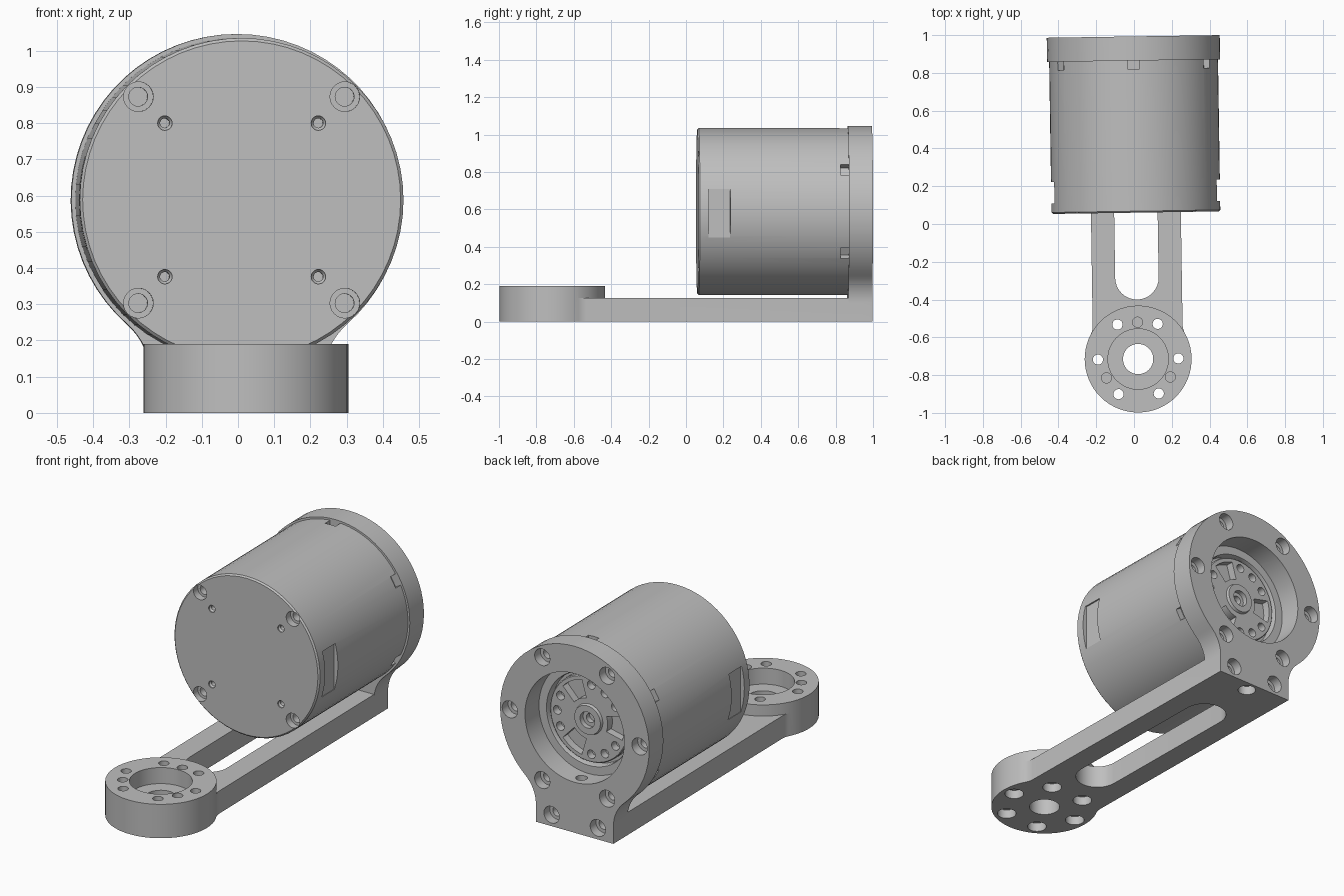
import bpy, bmesh, math
from mathutils import Matrix, Vector

if "Cube" in bpy.data.objects:
    bpy.data.objects.remove(bpy.data.objects["Cube"])

SEG = 64
AXIS_Z = 0.588                       # height of the motor axis
HUB_Y = -0.715                       # centre of the round hub
PLATE = (0.865, 0.993)               # mounting plate, front and back
YAW = Matrix.Translation((0.011, 0, 0)) @ Matrix.Rotation(0.0153, 4, 'Z')

grey = bpy.data.materials.new("light_grey")
grey.use_nodes = True
grey.diffuse_color = (0.52, 0.52, 0.52, 1)
grey.node_tree.nodes["Principled BSDF"].inputs["Base Color"].default_value = (0.52, 0.52, 0.52, 1)


def polar(r, deg, cx=0.0, cy=0.0):
    a = math.radians(deg)
    return (cx + r * math.cos(a), cy + r * math.sin(a))


def arc(cx, cy, r, a0, a1, n):
    return [polar(r, a0 + (a1 - a0) * i / n, cx, cy) for i in range(n + 1)]


def prism(bm, pts, lo, hi, axis='Z'):
    """Extrude an outline along Z, or along Y with the outline in x and z."""
    put = (lambda p, h: (p[0], p[1], h)) if axis == 'Z' else (lambda p, h: (p[0], h, p[1]))
    a = [bm.verts.new(put(p, lo)) for p in pts]
    b = [bm.verts.new(put(p, hi)) for p in pts]
    n = len(pts)
    faces = [bm.faces.new(a), bm.faces.new(b)]
    for i in range(n):
        faces.append(bm.faces.new((a[i], a[(i + 1) % n], b[(i + 1) % n], b[i])))
    bmesh.ops.recalc_face_normals(bm, faces=faces)


def turned(bm, profile, u, v, axis='Z', seg=SEG):
    """Solid of revolution about (u, v), profile = (radius, position) rows."""
    put = (lambda p, h: (p[0], p[1], h)) if axis == 'Z' else (lambda p, h: (p[0], h, p[1]))
    rings = [[bm.verts.new(put(polar(r, 360 * i / seg, u, v), h)) for i in range(seg)]
             for r, h in profile]
    faces = [bm.faces.new(rings[0]), bm.faces.new(rings[-1])]
    for a, b in zip(rings, rings[1:]):
        for i in range(seg):
            j = (i + 1) % seg
            faces.append(bm.faces.new((a[i], a[j], b[j], b[i])))
    bmesh.ops.recalc_face_normals(bm, faces=faces)


def make(name, bm):
    me = bpy.data.meshes.new(name)
    bm.to_mesh(me)
    bm.free()
    me.materials.append(grey)
    ob = bpy.data.objects.new(name, me)
    bpy.context.collection.objects.link(ob)
    return ob


def combine(ob, bm, operation='DIFFERENCE'):
    """Apply a boolean with the solids in bm, then drop the helper."""
    tool = make("cutter", bm)
    tool.hide_render = True
    mod = ob.modifiers.new("bool", 'BOOLEAN')
    mod.operation, mod.object, mod.solver = operation, tool, 'EXACT'
    bpy.context.view_layer.objects.active = ob
    bpy.ops.object.modifier_apply(modifier=mod.name)
    bpy.data.objects.remove(tool)


def finish(ob):
    ob.matrix_world = YAW
    bpy.ops.object.select_all(action='DESELECT')
    ob.select_set(True)
    bpy.context.view_layer.objects.active = ob
    bpy.ops.object.shade_smooth_by_angle(angle=math.radians(30))


# --- Bracket: arm with flared fillets into the hub -------------------------
W = 0.238
fr, hub_r = 0.10, 0.283
fy = HUB_Y + math.sqrt((hub_r + fr) ** 2 - (W + fr) ** 2)
fa = math.degrees(math.atan2(HUB_Y - fy, -(W + fr))) % 360
right = arc(W + fr, fy, fr, fa, 180, 6) + [(W, PLATE[1])]
bm = bmesh.new()
prism(bm, [(0, HUB_Y)] + right + [(-x, y) for x, y in reversed(right)], 0, 0.127)
bracket = make("bracket", bm)

# Round hub
bm = bmesh.new()
turned(bm, [(hub_r, 0), (hub_r, 0.19)], 0, HUB_Y)
combine(bracket, bm, 'UNION')

# Mounting plate: ring outline flowing into a square foot
R, cz, r = 0.458, 0.10, 0.193
ta = math.degrees(math.atan2(cz - AXIS_Z, W + r))
fillet = arc(W + r, cz, r, 180, 180 + ta, 8)
half = [(W, 0)] + fillet + arc(0, AXIS_Z, R, ta, 90, 26)[1:]
bm = bmesh.new()
prism(bm, half + [(-x, z) for x, z in reversed(half[:-1])], *PLATE, axis='Y')
combine(bracket, bm, 'UNION')

# Bore, slot, hub recess and bolt holes
bm = bmesh.new()
turned(bm, [(0.305, 0.8), (0.305, 1.1)], 0, AXIS_Z, 'Y')
prism(bm, arc(0, -0.285, 0.115, 180, 360, 16) + arc(0, 0.585, 0.115, 0, 180, 16), -0.1, 0.2)
turned(bm, [(0.08, -0.1), (0.08, 0.10), (0.16, 0.10), (0.16, 0.3)], 0, HUB_Y)
for k in range(6):
    x, y = polar(0.213, 60 * k, 0, HUB_Y)
    turned(bm, [(0.05, -0.05), (0.05, 0.05), (0.027, 0.05), (0.027, 0.3)], x, y, seg=24)
for k in range(3):
    x, y = polar(0.195, 90 + 120 * k, 0, HUB_Y)
    turned(bm, [(0.027, 0.13), (0.027, 0.3)], x, y, seg=24)
bolts = [polar(0.398, 60 * k, 0, AXIS_Z) for k in range(6)] + [(-0.142, 0.064), (0.142, 0.064)]
for x, z in bolts:
    turned(bm, [(0.028, 0.84), (0.028, 0.94), (0.047, 0.94), (0.047, 1.1)], x, z, 'Y', 24)
combine(bracket, bm)
# Upright bolt hole from the foot into the bore
bm = bmesh.new()
turned(bm, [(0.047, -0.05), (0.047, 0.05), (0.03, 0.05), (0.03, 0.35)], 0, 0.93, seg=24)
combine(bracket, bm)
finish(bracket)

# --- Motor body ------------------------------------------------------------
bm = bmesh.new()
turned(bm, [(0.439, 0.06), (0.447, 0.068), (0.447, 0.866)], 0, AXIS_Z, 'Y')
motor = make("motor_body", bm)

bm = bmesh.new()
# Front screw holes
for sx in (-1, 1):
    for sz in (-1, 1):
        turned(bm, [(0.041, 0.0), (0.041, 0.10), (0.026, 0.10), (0.026, 0.16)],
               sx * 0.285, AXIS_Z + sz * 0.285, 'Y', 24)
        turned(bm, [(0.02, 0.0), (0.02, 0.066), (0.013, 0.075), (0.013, 0.12)],
               sx * 0.212, AXIS_Z + sz * 0.212, 'Y', 20)
    # Side windows
    x0, x1 = sx * 0.422, sx * 0.6
    prism(bm, [(x0, 0.115), (x1, 0.115), (x1, 0.23), (x0, 0.23)], 0.45, 0.708)
# Notches around the rear edge
for k in range(6):
    a = math.radians(30 + 60 * k)
    d, t = Vector((math.cos(a), math.sin(a))), Vector((-math.sin(a), math.cos(a)))
    c = Vector((0, AXIS_Z))
    prism(bm, [c + d * q + t * s for q, s in
               ((0.41, -0.032), (0.5, -0.032), (0.5, 0.032), (0.41, 0.032))], 0.82, 0.9, 'Y')
# Recess that holds the rotor
turned(bm, [(0.255, 0.82), (0.255, 0.855), (0.27, 0.9)], 0, AXIS_Z, 'Y')
combine(motor, bm)
finish(motor)

# --- Rotor disc with pockets and holes -------------------------------------
bm = bmesh.new()
turned(bm, [(0.24, 0.70), (0.24, 0.858), (0.235, 0.863), (0.085, 0.863), (0.08, 0.878), (0.06, 0.878)],
       0, AXIS_Z, 'Y')
rotor = make("rotor", bm)
bm = bmesh.new()
turned(bm, [(0.025, 0.78), (0.025, 0.85), (0.045, 0.85), (0.045, 0.9)], 0, AXIS_Z, 'Y', 32)
for k in range(3):
    a = 60 + 120 * k
    prism(bm, arc(0, AXIS_Z, 0.215, a - 18, a + 18, 8) + arc(0, AXIS_Z, 0.115, a + 22, a - 22, 8),
          0.80, 0.9, 'Y')
    for off in (34, 60, 86):
        x, z = polar(0.195, a + off, 0, AXIS_Z)
        turned(bm, [(0.024, 0.81), (0.024, 0.9)], x, z, 'Y', 20)
combine(rotor, bm)
finish(rotor)
